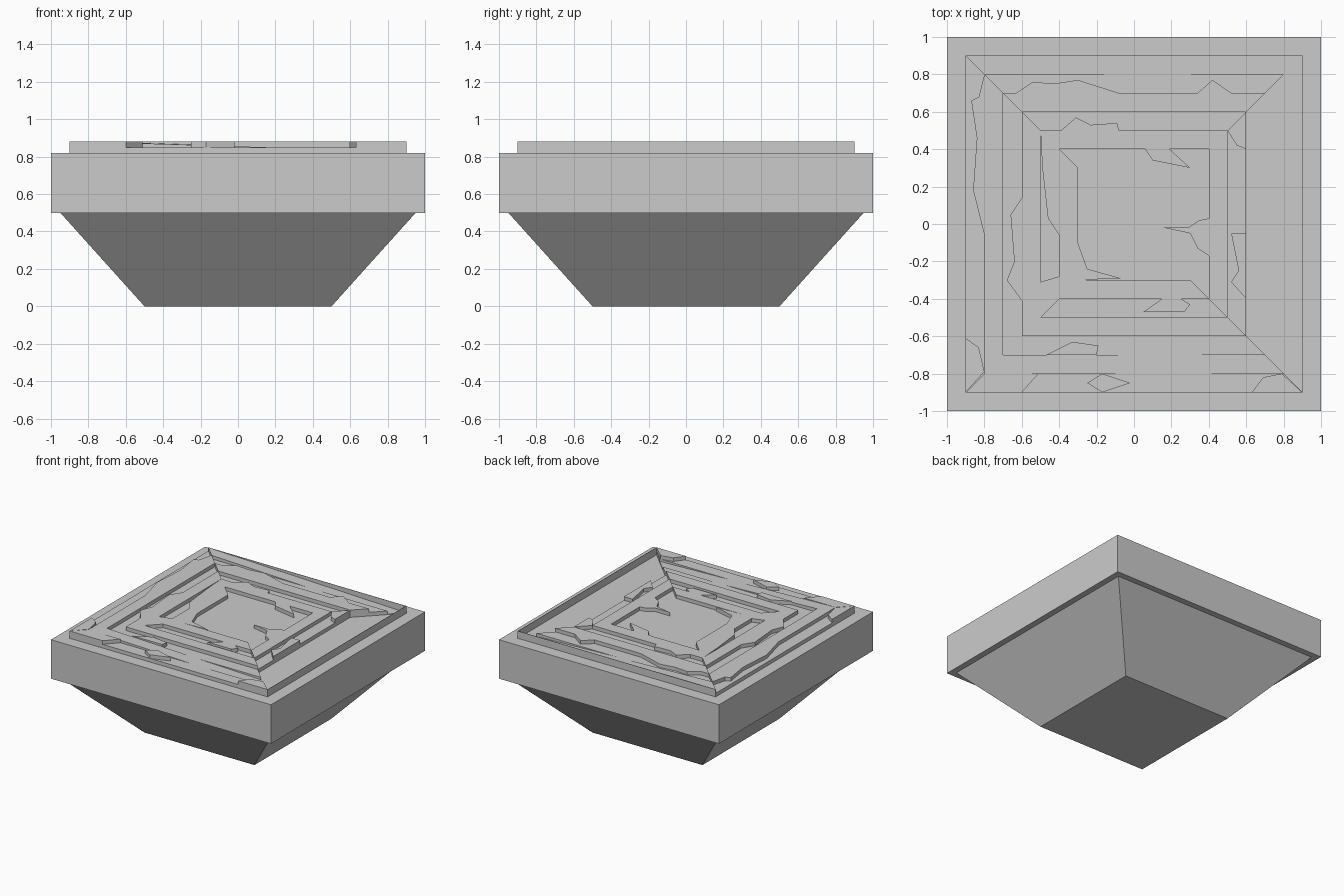
import bpy, bmesh

if "Cube" in bpy.data.objects:
    bpy.data.objects.remove(bpy.data.objects["Cube"])

FLOOR, LOW, HIGH = 0.82, 0.85, 0.88


def make_object(name, bm):
    bmesh.ops.recalc_face_normals(bm, faces=bm.faces)
    mesh = bpy.data.meshes.new(name)
    bm.to_mesh(mesh)
    bm.free()
    ob = bpy.data.objects.new(name, mesh)
    bpy.context.collection.objects.link(ob)
    return ob


def loft(bm, low, high):
    """Close a solid between two matching loops."""
    a = [bm.verts.new(p) for p in low]
    b = [bm.verts.new(p) for p in high]
    bm.faces.new(a)
    bm.faces.new(b)
    for i in range(len(a)):
        j = (i + 1) % len(a)
        bm.faces.new((a[i], a[j], b[j], b[i]))


def square(r, z):
    return [(-r, -r, z), (r, -r, z), (r, r, z), (-r, r, z)]


# tapered foot and square slab
bm = bmesh.new()
loft(bm, square(0.5, 0), square(0.95, 0.5))
make_object("tapered_base", bm)
bm = bmesh.new()
loft(bm, square(1, 0.5), square(1, FLOOR))
make_object("slab", bm)


# mitred strips of the stepped square pattern
def strip(bm, side, r0, r1, z0, z1=None):
    z1 = z0 if z1 is None else z1
    local = [(-r1, -r1, z0), (r1, -r1, z1), (r0, -r0, z1), (-r0, -r0, z0)]
    turn = {"front": lambda x, y: (x, y), "left": lambda x, y: (y, x),
            "back": lambda x, y: (x, -y), "right": lambda x, y: (-y, x)}[side]
    top = [(*turn(x, y), z) for x, y, z in local]
    loft(bm, [(x, y, FLOOR) for x, y, z in top], top)


bm = bmesh.new()
for k in range(6):
    r1 = 0.9 - 0.1 * k
    r0 = r1 - 0.1
    front, back = (LOW, HIGH) if k % 2 == 0 else (HIGH, LOW)
    strip(bm, "left", r0, r1, front)
    strip(bm, "front", r0, r1, front, 0.83 if k == 1 else front)
    strip(bm, "back", r0, r1, back, 0.825 if k == 0 else back)
    if k > 2:
        strip(bm, "right", r0, r1, back)
loft(bm, square(0.3, FLOOR), square(0.3, LOW))
make_object("stepped_pattern", bm)

# thin outer rim on the open right and back sides
bm = bmesh.new()
rim = [(0.9, -0.9), (0.9, 0.9), (-0.9, 0.9), (-0.9, 0.897), (0.897, 0.897), (0.897, -0.9)]
loft(bm, [(x, y, FLOOR) for x, y in rim], [(x, y, HIGH) for x, y in rim])
make_object("outer_rim", bm)

# broken ledges lying in the grooves
ledges_outer = [
    [(-.8, -.06), (-.86, .18), (-.84, .46), (-.87, .66), (-.83, .68), (-.8, .8)],
    [(-.9, -.61), (-.83, -.66), (-.8, -.79), (-.9, -.9)],
    [(-.9, -.9), (-.6, -.9), (-.51, -.8), (-.8, -.8)],
    [(-.17, -.8), (-.02, -.85), (-.17, -.9), (-.25, -.85)],
    [(.63, -.9), (.69, -.82), (.79, -.8), (.9, -.9)],
    [(-.63, .7), (-.54, .76), (-.43, .75), (-.3, .77), (-.08, .7)],
    [(.34, .7), (.42, .77), (.52, .7)],
    [(-.6, .14), (-.66, .05), (-.64, -.2), (-.68, -.3), (-.6, -.41)],
    [(-.47, -.7), (-.33, -.63), (-.19, -.65), (-.2, -.7)],
]
ledges_inner = [
    [(-.39, .5), (-.31, .57), (-.23, .53), (-.09, .54), (-.08, .5)],
    [(.5, .5), (.55, .42), (.6, .4), (.6, .6)],
    [(.6, -.05), (.52, -.05), (.56, -.25), (.52, -.31), (.6, -.4)],
    [(-.5, .5), (-.49, .3), (-.46, .03), (-.4, -.06), (-.4, .4)],
    [(-.5, -.31), (-.4, -.28), (-.4, -.4), (-.5, -.5)],
    [(.05, -.47), (.27, -.47), (.3, -.43), (.25, -.4), (.15, -.4)],
    [(.06, .4), (.1, .34), (.3, .3), (.19, .4)],
    [(.4, .03), (.35, .02), (.29, -.02), (.16, -.02), (.3, -.05), (.34, -.13), (.4, -.17)],
    [(-.3, -.1), (-.25, -.24), (-.07, -.29), (-.3, -.3)],
]
for name, ledges in (("outer_broken_ledges", ledges_outer), ("inner_broken_ledges", ledges_inner)):
    bm = bmesh.new()
    for pts in ledges:
        loft(bm, [(x, y, FLOOR) for x, y in pts], [(x, y, HIGH) for x, y in pts])
    make_object(name, bm)
